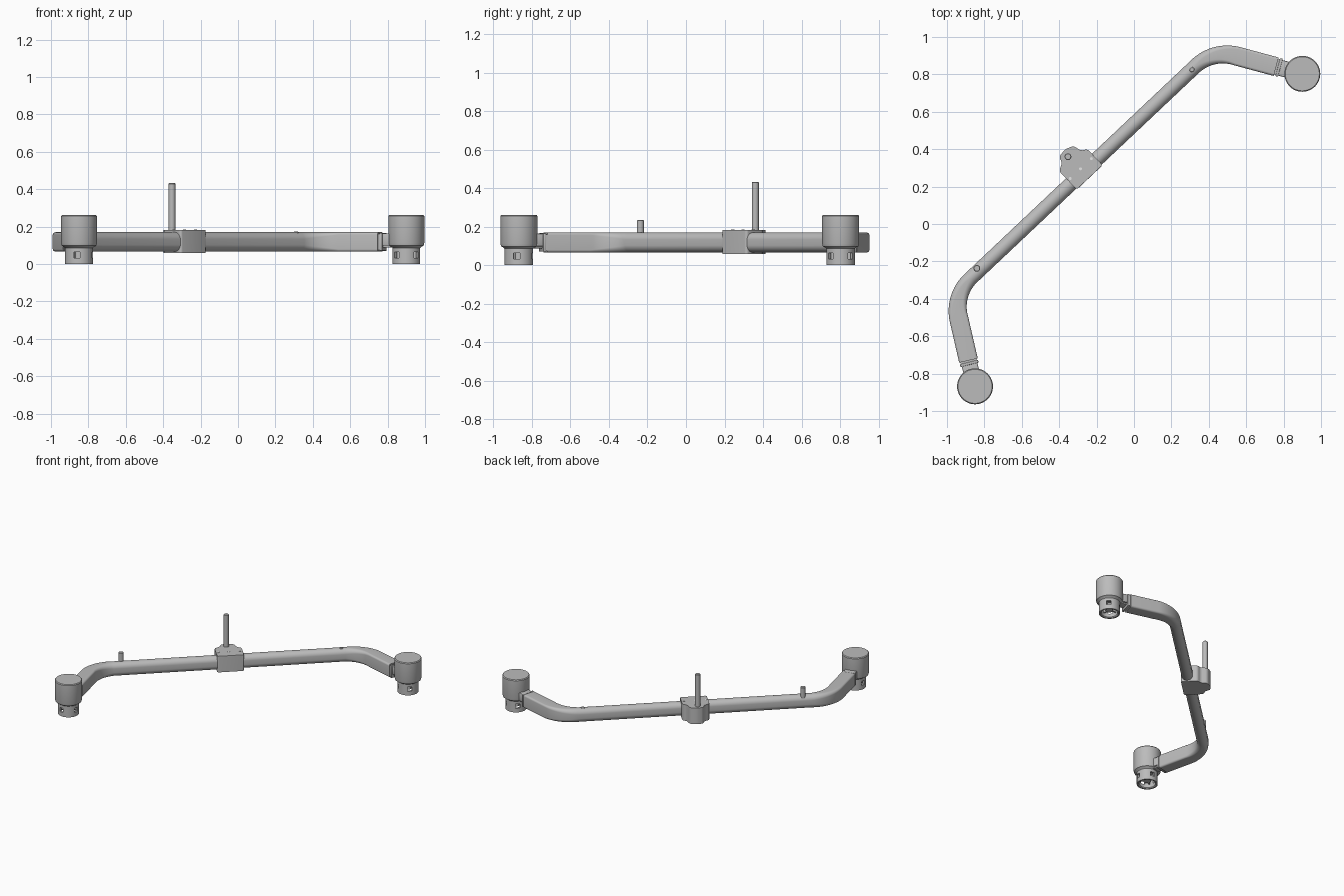
import bpy, bmesh, math
from mathutils import Vector, Matrix

cube = bpy.data.objects.get("Cube")
if cube:
    bpy.data.objects.remove(cube, do_unlink=True)


def material(name, value):
    m = bpy.data.materials.new(name)
    m.use_nodes = True
    col = (value, value, value, 1)
    m.diffuse_color = col
    m.node_tree.nodes["Principled BSDF"].inputs["Base Color"].default_value = col
    return m


GREY = material("satin grey", 0.5)
LIGHT = material("pale screw", 0.85)


def finish(bm, name, mat=GREY, matrix=None, angle=30):
    bmesh.ops.recalc_face_normals(bm, faces=bm.faces)
    me = bpy.data.meshes.new(name)
    bm.to_mesh(me)
    bm.free()
    me.materials.append(mat)
    ob = bpy.data.objects.new(name, me)
    bpy.context.collection.objects.link(ob)
    if matrix:
        ob.matrix_world = matrix
    smooth(ob, angle)
    return ob


def smooth(ob, angle=30):
    bpy.ops.object.select_all(action='DESELECT')
    ob.select_set(True)
    bpy.context.view_layer.objects.active = ob
    bpy.ops.object.shade_smooth_by_angle(angle=math.radians(angle))


def loft(bm, rings, cap=True):
    loops = [[bm.verts.new(p) for p in ring] for ring in rings]
    n = len(loops[0])
    for a, b in zip(loops, loops[1:]):
        for i in range(n):
            bm.faces.new((a[i], a[(i + 1) % n], b[(i + 1) % n], b[i]))
    if cap:
        bm.faces.new(loops[0])
        bm.faces.new(loops[-1])


def lathe(name, profile, mat=GREY, matrix=None, n=48):
    bm = bmesh.new()
    loft(bm, [[(r * math.cos(i * math.tau / n), r * math.sin(i * math.tau / n), z)
               for i in range(n)] for r, z in profile])
    return finish(bm, name, mat, matrix)


def box(name, lo, hi, matrix, bevel=0.0):
    bm = bmesh.new()
    bmesh.ops.create_cube(bm, size=1)
    lo, hi = Vector(lo), Vector(hi)
    for v in bm.verts:
        v.co = (lo + hi) / 2 + v.co * (hi - lo)
    if bevel:
        bmesh.ops.bevel(bm, geom=bm.edges[:], offset=bevel, segments=2,
                        affect='EDGES', profile=0.5)
    return finish(bm, name, matrix=matrix)


def frame(x, y, direction):
    return Matrix.Translation((x, y, 0)) @ Matrix.Rotation(direction, 4, 'Z')


# Bent tube: oval in the middle, boxy and wider on the two arms
MID_Z = 0.118
start, corner_a = Vector((-0.885, -0.73)), Vector((-0.966, -0.378))
corner_b, end = Vector((0.422, 0.932)), Vector((0.76, 0.841))


def fillet(before, corner, after, reach, steps=14):
    u, w = (corner - before).normalized(), (after - corner).normalized()
    turn = u.angle(w)
    radius = reach / math.tan(turn / 2)
    inward = Vector((u.y, -u.x))
    pts = []
    for i in range(steps + 1):
        a = turn * i / steps
        p = corner - u * reach + u * radius * math.sin(a) + inward * radius * (1 - math.cos(a))
        pts.append((p, u * math.cos(a) + inward * math.sin(a), i / steps))
    return pts


def section(p, tangent, oval, n=48):
    side = Vector((-tangent.y, tangent.x))
    half_w = 0.051 - 0.012 * oval
    radius = 0.014 + 0.025 * oval
    ring = []
    for i in range(n):
        a = (i + 0.5) * math.tau / n
        c, s = math.cos(a), math.sin(a)
        y = math.copysign(half_w - radius, c) + radius * c
        z = math.copysign(0.052 - radius, s) + radius * s
        q = p + side * y
        ring.append((q.x, q.y, MID_Z + z))
    return ring


bm = bmesh.new()
u = (corner_a - start).normalized()
w = (end - corner_b).normalized()
rings = [section(start, u, 0)]
rings += [section(p, t, k) for p, t, k in fillet(start, corner_a, corner_b, 0.13)]
rings += [section(p, t, 1 - k) for p, t, k in fillet(corner_a, corner_b, end, 0.13)]
rings.append(section(end, w, 0))
loft(bm, rings)
finish(bm, "bent_tube", angle=35)


# Stepped round heads with hollow, slotted lower collars
def head(side, centre, arm_end, slot_turn):
    place = frame(centre.x, centre.y, 0)
    body = lathe(side + "_head",
                 [(0.027, 0.025), (0.027, 0.07), (0.058, 0.07), (0.058, 0.006),
                  (0.064, 0.0), (0.074, 0.0), (0.074, 0.086), (0.078, 0.09),
                  (0.092, 0.098), (0.096, 0.112), (0.096, 0.256), (0.091, 0.262)],
                 matrix=place)
    for k in range(4):
        cutter = box("slot_cutter", (0.05, -0.016, 0.032), (0.09, 0.016, 0.064),
                     frame(centre.x, centre.y, slot_turn + k * math.pi / 2))
        cutter.hide_render = True
        mod = body.modifiers.new("slot", 'BOOLEAN')
        mod.operation, mod.object, mod.solver = 'DIFFERENCE', cutter, 'EXACT'
        bpy.context.view_layer.objects.active = body
        bpy.ops.object.modifier_apply(modifier=mod.name)
        bpy.data.objects.remove(cutter, do_unlink=True)
        # Inner ribs between hub and collar
        box(side + "_head_rib", (0.02, -0.005, 0.03), (0.06, 0.005, 0.072),
            frame(centre.x, centre.y, slot_turn + (k + 0.5) * math.pi / 2))
    smooth(body)
    # Neck joining the arm to the head
    d = centre - arm_end
    joint = frame(arm_end.x, arm_end.y, math.atan2(d.y, d.x))
    box(side + "_joint_gap", (-0.01, -0.044, 0.075), (0.012, 0.044, 0.16), joint)
    box(side + "_end_plate", (0.009, -0.05, 0.07), (0.024, 0.05, 0.166), joint, 0.004)
    box(side + "_neck", (0.02, -0.043, 0.098), (0.1, 0.043, 0.164), joint, 0.006)
    box(side + "_neck_lip", (0.022, -0.03, 0.088), (0.075, 0.03, 0.104), joint, 0.003)


head("right", Vector((-0.85, -0.868)), start, math.radians(-99))
head("left", Vector((0.9, 0.803)), end, math.radians(-45))

# Clamp block around the tube, with a lobe that holds the post
BAR = math.atan2(corner_b.y - corner_a.y, corner_b.x - corner_a.x)
clamp = frame(-0.275, 0.275, BAR)
outline = [(-0.085, -0.045), (0.105, -0.045), (0.105, 0.074), (0.074, 0.09),
           (0.062, 0.138), (0.015, 0.155), (-0.034, 0.147), (-0.044, 0.113),
           (-0.086, 0.092)]
bm = bmesh.new()
loft(bm, [[(x, y, z) for x, y in outline] for z in (0.058, 0.183)])
upright = [e for e in bm.edges if abs(e.verts[0].co.z - e.verts[1].co.z) > 0.1]
bmesh.ops.bevel(bm, geom=upright, offset=0.014, segments=4, affect='EDGES', profile=0.5)
front = [e for e in bm.edges if all(v.co.y < -0.044 for v in e.verts)
         and abs(e.verts[0].co.x - e.verts[1].co.x) > 0.1]
bmesh.ops.bevel(bm, geom=front, offset=0.012, segments=3, affect='EDGES', profile=0.5)
finish(bm, "clamp_block", matrix=clamp)
for x in (-0.07, 0.006, 0.085):
    lathe("clamp_screw", [(0.008, 0.18), (0.008, 0.185)], LIGHT,
          clamp @ Matrix.Translation((x, 0.022, 0)), 16)


# Upright post, short pin and flush plug
def rod(name, x, y, r, low, high):
    lathe(name, [(r, low), (r, high - 0.003), (r - 0.003, high)],
          matrix=frame(x, y, 0), n=24)


rod("tall_post", -0.353, 0.36, 0.018, 0.1, 0.432)
rod("short_pin", -0.84, -0.237, 0.018, 0.1, 0.234)
rod("flush_plug", 0.31, 0.825, 0.014, 0.15, 0.173)
